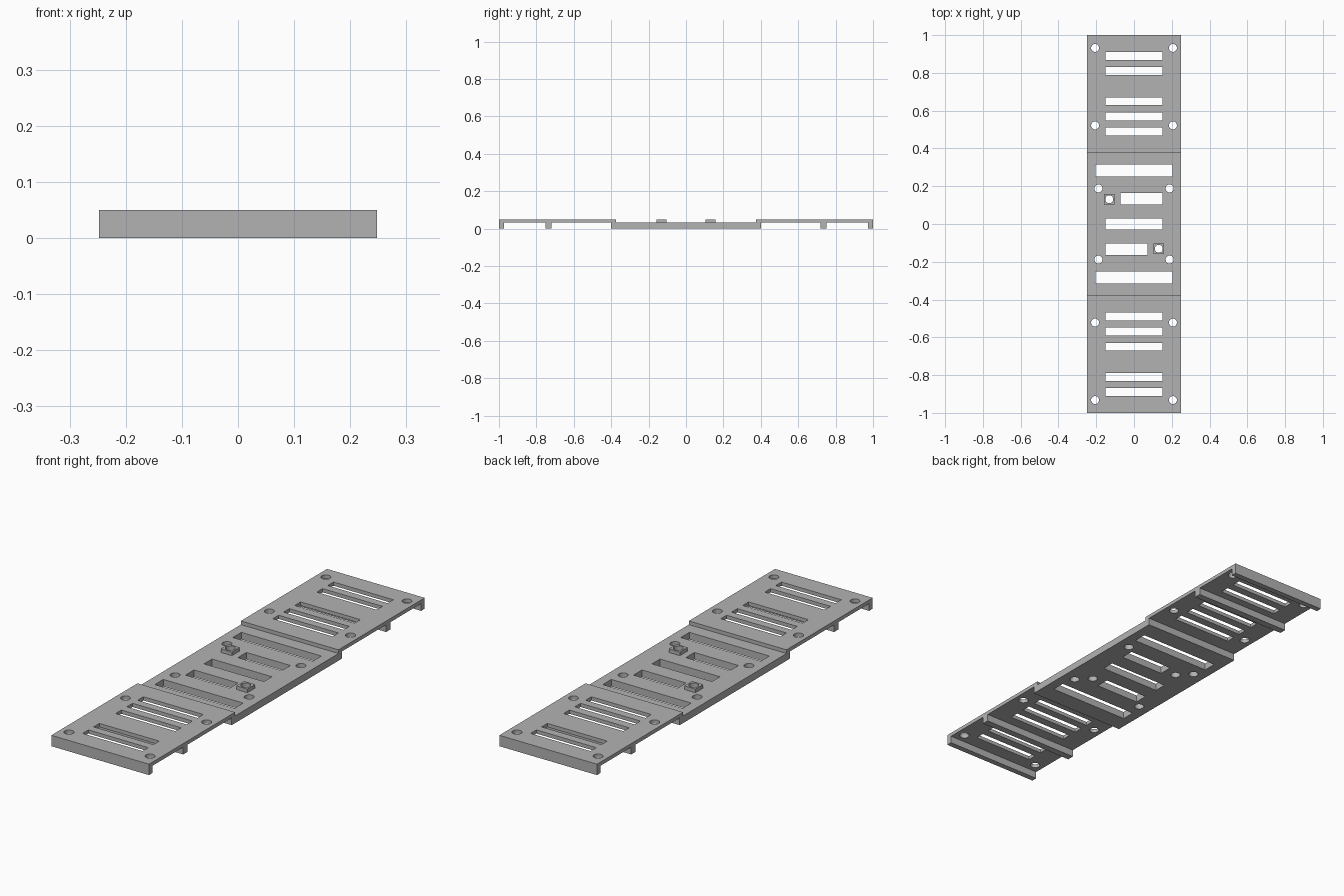
import bpy, bmesh, math
from mathutils import Matrix, Vector

cube = bpy.data.objects.get("Cube")
if cube:
    bpy.data.objects.remove(cube, do_unlink=True)

HALF_W, TOP, DECK = 0.248, 0.05, 0.033
RADIUS = 0.021

grey = bpy.data.materials.new("plain grey")
grey.use_nodes = True
colour = (0.45, 0.45, 0.45, 1)
grey.diffuse_color = colour
grey.node_tree.nodes["Principled BSDF"].inputs["Base Color"].default_value = colour


def make_object(name, bm):
    bmesh.ops.recalc_face_normals(bm, faces=bm.faces)
    mesh = bpy.data.meshes.new(name)
    bm.to_mesh(mesh)
    bm.free()
    obj = bpy.data.objects.new(name, mesh)
    bpy.context.collection.objects.link(obj)
    return obj


def extrude_profile(name, points):
    """Sweep a side profile (y, z) across the full width."""
    bm = bmesh.new()
    face = bm.faces.new([bm.verts.new((-HALF_W, y, z)) for y, z in points])
    new = bmesh.ops.extrude_face_region(bm, geom=[face])["geom"]
    verts = [v for v in new if isinstance(v, bmesh.types.BMVert)]
    bmesh.ops.translate(bm, verts=verts, vec=(2 * HALF_W, 0, 0))
    return make_object(name, bm)


def add_box(bm, x0, x1, y0, y1, z0, z1):
    lo, hi = Vector((x0, y0, z0)), Vector((x1, y1, z1))
    mat = Matrix.Translation((lo + hi) / 2) @ Matrix.Diagonal((hi - lo).to_4d())
    bmesh.ops.create_cube(bm, size=1, matrix=mat)


def cut(obj, slots, holes):
    """Cut slots (x0, x1, y, height) and round holes (x, y) right through."""
    bm = bmesh.new()
    for x0, x1, y, h in slots:
        add_box(bm, x0, x1, y - h / 2, y + h / 2, -0.1, 0.2)
    for x, y in holes:
        bmesh.ops.create_cone(bm, cap_ends=True, segments=32, radius1=RADIUS,
                              radius2=RADIUS, depth=0.3,
                              matrix=Matrix.Translation((x, y, 0.05)))
    cutter = make_object("cutter", bm)
    cutter.hide_render = True
    mod = obj.modifiers.new("openings", 'BOOLEAN')
    mod.operation, mod.solver, mod.object = 'DIFFERENCE', 'EXACT', cutter
    bpy.context.view_layer.update()
    graph = bpy.context.evaluated_depsgraph_get()
    mesh = bpy.data.meshes.new_from_object(obj.evaluated_get(graph))
    obj.modifiers.clear()
    obj.data = mesh
    bpy.data.objects.remove(cutter, do_unlink=True)
    mesh.materials.clear()
    mesh.materials.append(grey)
    bpy.ops.object.select_all(action='DESELECT')
    obj.select_set(True)
    bpy.context.view_layer.objects.active = obj
    bpy.ops.object.shade_smooth_by_angle(angle=math.radians(30))


# Raised end panel with an end lip and a cross rib underneath
back = extrude_profile("back_panel", [
    (1, 0), (1, TOP), (0.375, TOP), (0.375, DECK), (0.72, DECK), (0.72, 0),
    (0.752, 0), (0.752, DECK), (0.974, DECK), (0.974, 0)])
cut(back,
    [(-0.152, 0.152, y, 0.042) for y in (0.49, 0.569, 0.65, 0.81, 0.889)],
    [(sx * 0.206, y) for sx in (-1, 1) for y in (0.522, 0.932)])

# Matching panel at the front
front = back.copy()
front.data = back.data.copy()
front.name = "front_panel"
front.data.transform(Matrix.Rotation(math.pi, 4, 'Z'))
bpy.context.collection.objects.link(front)

# Lower centre panel, lapped under both end panels
BOSS = (-0.131, 0.131)
boss_spots = [BOSS, (-BOSS[0], -BOSS[1])]
centre = extrude_profile("centre_panel", [
    (-0.4, 0), (0.4, 0), (0.4, DECK), (-0.4, DECK)])
cut(centre,
    [(-0.203, 0.203, 0.283, 0.062), (-0.203, 0.203, -0.283, 0.062),
     (-0.152, 0.152, 0, 0.058),
     (-0.072, 0.152, 0.133, 0.062), (-0.152, 0.072, -0.133, 0.062)],
    [(sx * 0.188, sy * 0.188) for sx in (-1, 1) for sy in (-1, 1)] + boss_spots)

# Square screw bosses standing on the centre panel
for name, (x, y) in zip(("right_boss", "left_boss"), boss_spots):
    bm = bmesh.new()
    r = 0.028
    add_box(bm, x - r, x + r, y - r, y + r, DECK, TOP)
    cut(make_object(name, bm), [], [(x, y)])
